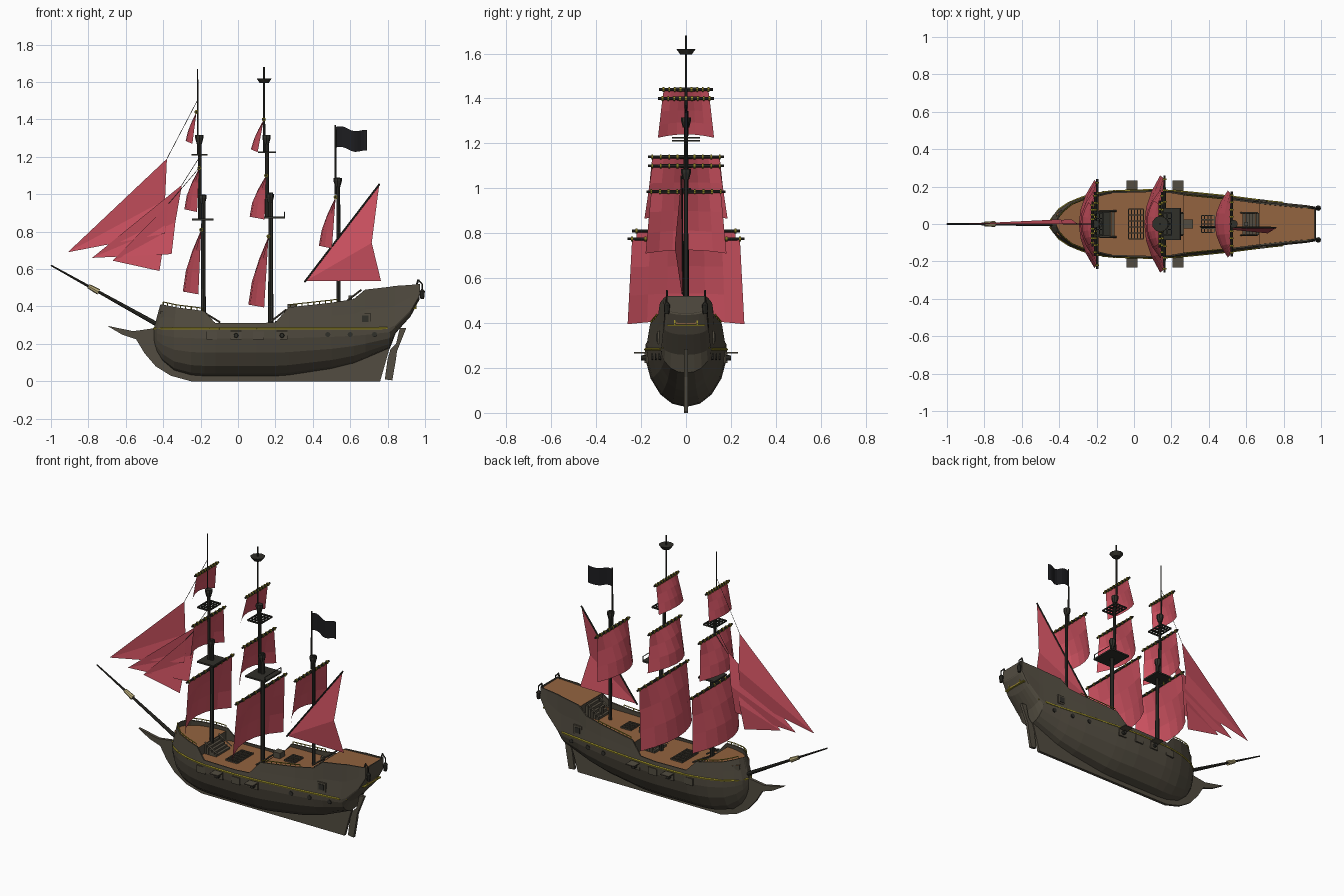
import bpy, bmesh, math
from mathutils import Vector, Matrix

if "Cube" in bpy.data.objects:
    bpy.data.objects.remove(bpy.data.objects["Cube"])


def material(name, r, g, b):
    m = bpy.data.materials.new(name)
    m.use_nodes = True
    m.diffuse_color = (r, g, b, 1)
    m.node_tree.nodes["Principled BSDF"].inputs["Base Color"].default_value = (r, g, b, 1)
    return m


HULL = material("dark hull wood", .085, .073, .052)
DECK = material("deck brown", .29, .125, .05)
SPAR = material("spar wood", .03, .029, .023)
SAIL = material("red sailcloth", .62, .085, .12)
GOLD = material("old gold", .36, .3, .025)
BLACK = material("black cloth", .012, .012, .014)
CREAM = material("pale rope", .5, .42, .2)


def finish(name, bm, *mats):
    mesh = bpy.data.meshes.new(name)
    bm.to_mesh(mesh)
    bm.free()
    for m in mats:
        mesh.materials.append(m)
    ob = bpy.data.objects.new(name, mesh)
    bpy.context.collection.objects.link(ob)
    return ob


def box(bm, x, y, z, sx, sy, sz):
    bmesh.ops.create_cube(bm, size=1, matrix=Matrix.Translation((x, y, z)) @ Matrix.Diagonal((sx, sy, sz, 1)))


def rod(bm, p, q, r1, r2=None, n=8):
    p, q = Vector(p), Vector(q)
    d = q - p
    mat = Matrix.Translation((p + q) / 2) @ d.to_track_quat('Z', 'Y').to_matrix().to_4x4()
    bmesh.ops.create_cone(bm, cap_ends=True, segments=n, radius1=r1, radius2=r1 if r2 is None else r2,
                          depth=d.length, matrix=mat)


def path(bm, pts, r, n=5):
    for p, q in zip(pts, pts[1:]):
        rod(bm, p, q, r, n=n)


def plate(name, outline, thick, mat):
    bm = bmesh.new()
    f = bm.faces.new([bm.verts.new((x, -thick / 2, z)) for x, z in outline])
    new = bmesh.ops.extrude_face_region(bm, geom=[f])["geom"]
    bmesh.ops.translate(bm, vec=(0, thick, 0), verts=[v for v in new if isinstance(v, bmesh.types.BMVert)])
    bmesh.ops.recalc_face_normals(bm, faces=bm.faces)
    return finish(name, bm, mat)


# Hull stations: x, half breadth, bottom, wale height, sheer height
STATIONS = [(-.45, .01, .22, .28, .41), (-.43, .045, .16, .28, .41), (-.4, .075, .11, .28, .405),
            (-.34, .115, .06, .28, .395), (-.25, .148, .035, .28, .385), (-.18, .163, .03, .28, .375),
            (-.12, .172, .03, .28, .31), (.1, .178, .03, .28, .31), (.2, .173, .03, .28, .315),
            (.27, .168, .035, .28, .395), (.5, .145, .07, .28, .42), (.62, .13, .1, .28, .44),
            (.68, .122, .125, .28, .49), (.81, .108, .18, .285, .505), (.84, .105, .26, .3, .51),
            (.92, .097, .35, .38, .515), (.97, .09, .44, .46, .52)]


def station(x):
    x = max(-.45, min(.97, x))
    for a, b in zip(STATIONS, STATIONS[1:]):
        if x <= b[0]:
            t = (x - a[0]) / (b[0] - a[0])
            return [p + (q - p) * t for p, q in zip(a, b)]


def half(x, z):
    _, b, zb, zw, zs = station(x)
    if z < zw:
        u = max(0, (z - zb) / (zw - zb))
        return b * math.sqrt(1 - (1 - u) ** 2)
    return b * (1 - .08 * min(1, (z - zw) / .13))


# Hull shell with transom
bm = bmesh.new()
rings = []
for s in STATIONS:
    x, b, zb, zw, zs = s
    levels = [zb + (zw - zb) * u for u in (0, .06, .22, .5, .8, 1)] + [(zw + zs) / 2, zs]
    side = []
    for z in levels:
        rake = .035 * max(0, z - zw) / (zs - zw) * max(0, min(1, (-.3 - x) / .15))
        side.append((x + rake, half(x, z), z))
    ring = [(x, -y, z) for x, y, z in reversed(side)] + side[1:]
    rings.append([bm.verts.new(p) for p in ring])
for r, q in zip(rings, rings[1:]):
    for i in range(len(r) - 1):
        bm.faces.new((r[i], q[i], q[i + 1], r[i + 1]))
bm.faces.new(rings[-1])
bm.faces.new(list(reversed(rings[0])))
hull = finish("hull", bm, HULL)
mod = hull.modifiers.new("planking", 'SOLIDIFY')
mod.thickness, mod.offset = .008, 0

# Keel with stem and beak, rudder
plate("keel", [(-.7, .297), (-.62, .25), (-.545, .225), (-.5, .15), (-.44, .08), (-.36, .03), (-.25, 0), (.76, 0),
               (.84, .28), (.8, .25), (.4, .06), (-.3, .06), (-.42, .2), (-.44, .285), (-.56, .268)], .018, HULL)
plate("rudder", [(.865, .285), (.9, .285), (.85, .16), (.845, .12), (.825, .005), (.785, .01), (.8, .12),
                 (.815, .17), (.845, .2)], .018, HULL)


# Decks as slabs whose end walls form the bulkheads
def deck(name, x0, x1, z0, z1, depth):
    bm = bmesh.new()
    prev = None
    for i in range(13):
        t = i / 12
        x, z = x0 + (x1 - x0) * t, z0 + (z1 - z0) * t
        y = max(.004, half(x, z) - .005)
        cur = [bm.verts.new(p) for p in ((x, -y, z), (x, y, z), (x, y, z - depth), (x, -y, z - depth))]
        if prev:
            for k in range(4):
                bm.faces.new((prev[k], cur[k], cur[(k + 1) % 4], prev[(k + 1) % 4]))
        if i in (0, 12):
            bm.faces.new(cur)
        prev = cur
    bmesh.ops.recalc_face_normals(bm, faces=bm.faces)
    for f in bm.faces:
        f.material_index = 0 if f.normal.z > .5 else 1
    finish(name, bm, DECK, HULL)


deck("forecastle_deck", -.415, -.19, .375, .355, .08)
deck("main_deck", -.2, .28, .295, .295, .01)
deck("quarter_deck", .265, .69, .375, .405, .09)
deck("poop_deck", .67, .965, .485, .513, .03)
bm = bmesh.new()
box(bm, .675, 0, .43, .01, .22, .11)
finish("poop_bulkhead", bm, HULL)

# Stairs
bm = bmesh.new()
for x, z, low, w, d in ((-.185, .35, .295, .14, 1), (.26, .365, .295, .12, -1), (.66, .47, .4, .12, -1)):
    for i in range(5):
        top = z - (z - low) * i / 5
        box(bm, x + d * i * .018, 0, (top + low) / 2, .017, w, top - low)
    for s in (-1, 1):
        rod(bm, (x, s * w / 2, z + .02), (x + d * .09, s * w / 2, low + .02), .005, n=4)
finish("stairs", bm, HULL)


def grating(bm, x, y, z, sx, sy, n, w=.006):
    for i in range(n + 1):
        t = i / n - .5
        box(bm, x + t * sx, y, z, w, sy, .008)
        box(bm, x, y + t * sy, z, sx, w, .008)


bm = bmesh.new()
grating(bm, .01, 0, .302, .08, .16, 5)
grating(bm, .395, 0, .39, .07, .09, 4)
box(bm, .29, 0, .395, .05, .05, .035)
box(bm, .6, 0, .43, .02, .02, .06)
finish("deck_gratings", bm, HULL)

# Gold wale and rails along both sides, with posts
bm = bmesh.new()
for s in (-1, 1):
    xs = [-.45 + i * .05 for i in range(29)]
    path(bm, [(x, s * (station(x)[1] + .003), max(.282, station(x)[3])) for x in xs if x < .82], .0065)
    for a, b in ((-.43, -.19), (.28, .53)):
        n = 8
        pts = []
        for i in range(n + 1):
            x = a + (b - a) * i / n
            z = station(x)[4]
            y = s * half(x, z)
            px = x + .035 * max(0, min(1, (-.3 - x) / .15))
            pts.append((px, y, z + .014))
            rod(bm, (px, y, z - .005), pts[-1], .003, n=4)
        path(bm, pts, .003)
rod(bm, (.84, -.105, .292), (.84, .105, .292), .006)
finish("gold_trim", bm, GOLD)

# Gun ports, lids, cannons and cabin windows
ports, guns = bmesh.new(), bmesh.new()
for s in (-1, 1):
    for x in (-.14, -.01, .11, .235):
        box(ports, x, s * half(x, .245), .245, .058, .018, .045)
    for x in (-.01, .235):
        box(ports, x, s * .2, .268, .06, .065, .006)
        rod(guns, (x, s * .15, .245), (x, s * .2, .245), .016, .011)
    for x in (.48, .6, .73):
        rod(guns, (x, s * (half(x, .25) - .01), .25), (x, s * (half(x, .25) + .008), .25), .014)
    box(ports, .68, s * half(.68, .335), .335, .058, .02, .058)
    box(guns, .68, s * half(.68, .335), .335, .035, .026, .035)
finish("gun_ports", ports, HULL)
finish("cannons", guns, SPAR)

# Stern gallery
bm = bmesh.new()
box(bm, .935, 0, .425, .03, .09, .06)
finish("stern_opening", bm, DECK)
bm = bmesh.new()
box(bm, .93, 0, .39, .05, .17, .007)
for s in (-1, 1):
    box(bm, .945, s * .05, .425, .02, .008, .07)
finish("stern_sill", bm, GOLD)

# Lanterns
bm = bmesh.new()
for s in (-1, 1):
    rod(bm, (.95, s * .085, .5), (.965, s * .085, .545), .005)
    rod(bm, (.965, s * .085, .54), (.985, s * .085, .52), .004)
    rod(bm, (.985, s * .085, .52), (.985, s * .085, .48), .003)
    rod(bm, (.985, s * .085, .48), (.985, s * .085, .44), .014, .01)
    rod(bm, (.985, s * .085, .495), (.985, s * .085, .48), .003, .015)
finish("stern_lanterns", bm, SPAR)

# Masts in overlapping sections: x, bottom, top, radius
bm = bmesh.new()
for x, a, b, r in ((-.185, .3, 1, .013), (-.205, .87, 1.31, .01), (-.216, 1.21, 1.67, .004),
                   (.175, .28, 1.01, .014), (.155, .87, 1.31, .011), (.14, 1.22, 1.68, .006),
                   (.537, .37, 1.09, .011), (.521, 1, 1.37, .005)):
    rod(bm, (x, 0, a), (x, 0, b), r, r * .85)
for x, z in ((-.19, .98), (-.207, 1.3), (.17, .985), (.152, 1.3), (.533, 1.07)):
    rod(bm, (x, 0, z - .03), (x, 0, z), .014, .022)
    rod(bm, (x, 0, z), (x, 0, z + .016), .022)
rod(bm, (.14, 0, 1.595), (.14, 0, 1.62), .025, .043, 10)
finish("masts", bm, SPAR)

# Mast platforms
bm = bmesh.new()
for x, z, sx, sy in ((-.188, .865, .115, .13), (.18, .875, .14, .17)):
    box(bm, x, 0, z, sx, sy, .01)
grating(bm, -.205, 0, 1.212, .08, .12, 4)
grating(bm, .155, 0, 1.225, .09, .12, 4)
for s in (-1, 1):
    rod(bm, (.248, s * .08, .875), (.248, s * .08, .905), .003, n=4)
rod(bm, (.248, -.08, .905), (.248, .08, .905), .003, n=4)
finish("mast_platforms", bm, SPAR)


# Square sails with yards and gold bands
def square_sail(name, x, top, bottom, wt, wb, belly, drift):
    bm = bmesh.new()
    grid = []
    for i in range(4):
        t = i / 3
        row = []
        for k in range(7):
            s = k / 3 - 1
            push = belly * math.sin(t * math.pi / 2) * (1 - s * s)
            z = top + (bottom - top) * t + .015 * t * (1 - s * s)
            row.append(bm.verts.new((x - drift * t - push, s * (wt + (wb - wt) * t), z)))
        grid.append(row)
    for r, q in zip(grid, grid[1:]):
        for k in range(6):
            bm.faces.new((r[k], r[k + 1], q[k + 1], q[k]))
    finish(name + "_sail", bm, SAIL)
    yard, bands = bmesh.new(), bmesh.new()
    for s in (-1, 1):
        rod(yard, (x, 0, top), (x, s * (wt + .02), top), .009, .006)
    for k in range(9):
        y = (k / 4 - 1) * wt
        rod(bands, (x, y - .004, top), (x, y + .004, top), .011)
    finish(name + "_yard", yard, SPAR)
    finish(name + "_yard_bands", bands, GOLD)


square_sail("fore_course", -.197, .81, .465, .22, .235, .083, .015)
square_sail("fore_middle", -.207, 1.14, .905, .15, .175, .068, .012)
square_sail("fore_upper", -.222, 1.44, 1.27, .1, .115, .036, .022)
square_sail("main_course", .163, .775, .395, .24, .26, .085, .023)
square_sail("main_middle", .15, 1.1, .865, .15, .185, .08, .008)
square_sail("main_upper", .138, 1.4, 1.225, .105, .125, .036, .033)
square_sail("mizzen", .522, .985, .71, .155, .18, .07, .02)


# Fore and aft sails as fans from the tack
def fan_sail(name, tack, leech):
    bm = bmesh.new()
    a = bm.verts.new(tack)
    pts = [bm.verts.new(p) for p in leech]
    for p, q in zip(pts, pts[1:]):
        bm.faces.new((a, p, q))
    finish(name, bm, SAIL)


fan_sail("outer_jib", (-.91, 0, .69), [(-.38, 0, 1.19), (-.39, .025, .97), (-.39, .01, .79)])
fan_sail("middle_jib", (-.78, 0, .66), [(-.3, 0, 1.05), (-.335, .025, .85), (-.355, .01, .68)])
fan_sail("inner_jib", (-.67, 0, .645), [(-.37, 0, .95), (-.395, .025, .75), (-.42, .01, .59)])
fan_sail("spanker", (.36, -.015, .535), [(.755, -.02, 1.05), (.715, -.05, .74), (.765, -.02, .535)])
bm = bmesh.new()
rod(bm, (.355, -.015, .53), (.757, -.02, 1.055), .005)
finish("spanker_yard", bm, SPAR)

# Bowsprit, its lashing and the stays
bm = bmesh.new()
rod(bm, (-.38, 0, .275), (-1, 0, .62), .013, .004)
finish("bowsprit", bm, SPAR)
bm = bmesh.new()
rod(bm, (-.745, 0, .478), (-.8, 0, .509), .016, .012)
finish("bowsprit_lashing", bm, CREAM)
bm = bmesh.new()
for a, b in (((-.218, 0, 1.5), (-.38, 0, 1.19)), ((-.205, 0, 1.2), (-.3, 0, 1.05)), ((-.2, 0, 1.15), (-.37, 0, .95))):
    rod(bm, a, b, .0015, n=4)
finish("stays", bm, SPAR)

# Flag
bm = bmesh.new()
bmesh.ops.create_grid(bm, x_segments=10, y_segments=3, size=.5)
for v in bm.verts:
    u, w = v.co.x + .5, v.co.y
    v.co = (.523 + .167 * u, .012 * u * math.sin(u * 9), 1.305 - .025 * u + .11 * w + .008 * math.sin(u * 8))
finish("flag", bm, BLACK)
